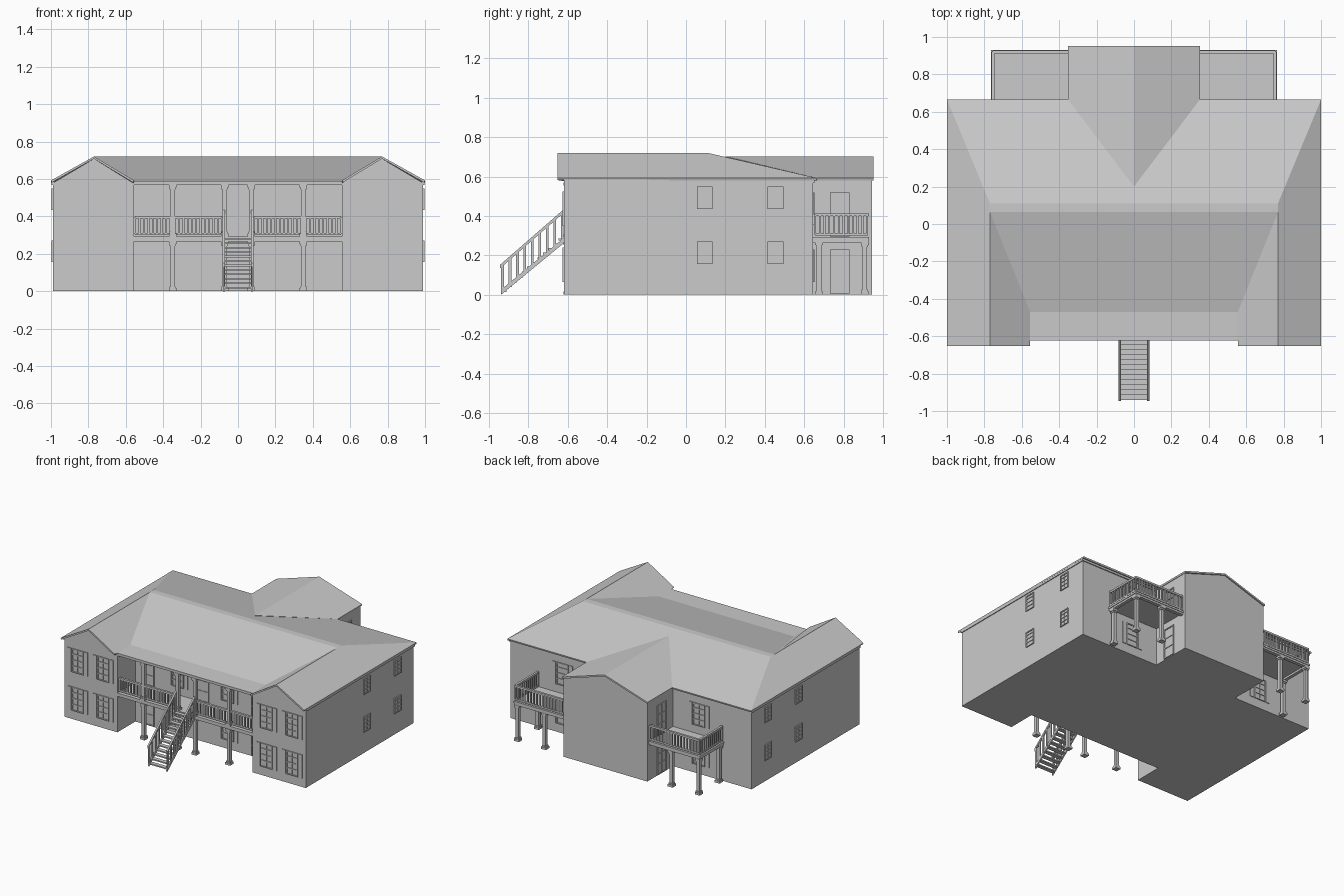
import bpy, bmesh
from mathutils import Vector, Matrix

if "Cube" in bpy.data.objects:
    bpy.data.objects.remove(bpy.data.objects["Cube"])


def finish(bm, name):
    me = bpy.data.meshes.new(name)
    bm.to_mesh(me)
    bm.free()
    ob = bpy.data.objects.new(name, me)
    bpy.context.collection.objects.link(ob)
    return ob


def box(bm, lo, hi, m=Matrix.Identity(4)):
    lo, hi = Vector(lo), Vector(hi)
    s = hi - lo
    bmesh.ops.create_cube(bm, size=1, matrix=m @ Matrix.Translation((lo + hi) / 2)
                          @ Matrix.Diagonal((abs(s.x), abs(s.y), abs(s.z), 1)))


def prism(bm, pts, offset):
    f = bm.faces.new([bm.verts.new(p) for p in pts])
    r = bmesh.ops.extrude_face_region(bm, geom=[f], use_keep_orig=True)
    bmesh.ops.translate(bm, vec=offset, verts=[v for v in r["geom"] if isinstance(v, bmesh.types.BMVert)])
    bmesh.ops.recalc_face_normals(bm, faces=bm.faces)


def bar(bm, a, b, w=0.012, h=0.012):
    """Sloped or level bar with plumb-cut ends."""
    a, b = Vector(a), Vector(b)
    d = b - a
    side = Vector((-d.y, d.x, 0)).normalized() * w / 2
    up = Vector((0, 0, h / 2))
    prism(bm, [a + side + up, a - side + up, a - side - up, a + side - up], d)


def railing(bm, a, b, height, n, low=0.01):
    a, b = Vector(a), Vector(b)
    bar(bm, a + Vector((0, 0, height)), b + Vector((0, 0, height)), 0.016, 0.014)
    bar(bm, a + Vector((0, 0, low)), b + Vector((0, 0, low)), 0.01, 0.012)
    for i in range(n + 1):
        p = a.lerp(b, i / n)
        box(bm, p + Vector((-.005, -.005, low)), p + Vector((.005, .005, height)))


def column(bm, x, y, z0, z1):
    for w, lo, hi in ((.012, z0, z1), (.02, z0, z0 + .016), (.02, z1 - .016, z1),
                      (.016, z0 + .016, z0 + .026), (.016, z1 - .026, z1 - .016)):
        box(bm, (x - w, y - w, lo), (x + w, y + w, hi))


def wall(axis, x, y):
    """Frame whose local -y points out of the wall."""
    turn = {"front": 0, "right": 90, "back": 180, "left": 270}[axis]
    return Matrix.Translation((x, y, 0)) @ Matrix.Rotation(turn * 3.14159265 / 180, 4, 'Z')


def opening(bm, m, w, z0, z1, bars):
    t, d = .008, -.008
    h = w / 2
    for x in (-h, h - t):
        box(bm, (x, d, z0), (x + t, 0.001, z1), m)
    for z in [z0, z1 - t] + [z0 + (z1 - z0) * k for k in bars]:
        box(bm, (-h, d, z), (h, 0.001, z + t), m)
    box(bm, (-.0025, -.006, z0), (.0025, 0.001, z1), m)
    box(bm, (-h, -.003, z0), (h, 0.001, z1), m)


# Walls from the floor plan
plan = [(.0, -.41), (.555, -.41), (.555, -.62), (.99, -.62), (.99, .645), (.345, .645), (.345, .945)]
plan += [(-x, y) for x, y in reversed(plan) if x > 0]
bm = bmesh.new()
prism(bm, [(x, y, 0) for x, y in plan], (0, 0, .58))
finish(bm, "walls")

# Gable walls under the roofs
bm = bmesh.new()
for s in (1, -1):
    prism(bm, [(s * .555, -.62, .578), (s * .99, -.62, .578), (s * .77, -.62, .708)], (0, .15, 0))
prism(bm, [(-.345, .945, .578), (.345, .945, .578), (0, .945, .69)], (0, -.3, 0))
finish(bm, "gable_walls")


def roof(name, faces):
    bm = bmesh.new()
    for f in faces:
        bm.faces.new([bm.verts.new(p) for p in f])
    bmesh.ops.remove_doubles(bm, verts=bm.verts, dist=1e-4)
    for f in bm.faces:
        f.normal_update()
        if f.normal.z < 0:
            f.normal_flip()
    ob = finish(bm, name)
    mod = ob.modifiers.new("mirror", 'MIRROR')
    mod.use_clip = True
    mod = ob.modifiers.new("thickness", 'SOLIDIFY')
    mod.thickness = .012
    mod.offset = -1


# Main roof, right half mirrored
T, E = .72, .592
A, B, C, D = (0, .065, T), (.77, .065, T), (.77, .11, T), (0, .11, T)
F, G, H = (0, -.47, E), (.555, -.47, E), (1, .665, E)
roof("main_roof", [
    (A, B, C, D), (A, F, G, B), (D, C, H, (0, .665, E)),
    (F, (0, -.622, .588), (.555, -.622, .588), G),
    (G, (.555, -.622, .588), (.555, -.652, E), (.77, -.652, T), B),
    (B, (.77, -.652, T), (1, -.652, E), H, C)])
roof("rear_wing_roof", [((0, .2, .702), (.352, .665, E), (.352, .953, E), (0, .953, .702))])

# Eave trim and porch ceiling
bm = bmesh.new()
for s in (1, -1):
    box(bm, (s * .985, -.62, .568), (s * .996, .65, .585))
    box(bm, (s * .345, .64, .568), (s * .99, .652, .585))
box(bm, (-.555, -.62, .574), (.555, -.41, .582))
box(bm, (-.555, -.62, .568), (.555, -.59, .582))
finish(bm, "eave_trim")

# Balcony floors
bm = bmesh.new()
box(bm, (-.555, -.62, .278), (.555, -.41, .292))
box(bm, (-.555, -.618, .266), (.555, -.59, .28))
for s in (1, -1):
    box(bm, (s * .345, .645, .28), (s * .765, .93, .294))
    box(bm, (s * .345, .90, .266), (s * .76, .926, .282))
    box(bm, (s * .735, .645, .266), (s * .76, .926, .282))
finish(bm, "balcony_floors")

# Columns
bm = bmesh.new()
for s in (1, -1):
    for x in (.35, .072):
        column(bm, s * x, -.602, 0, .268)
        column(bm, s * x, -.602, .292, .57)
    for x, y in ((.742, .908), (.742, .675), (.52, .908)):
        column(bm, s * x, y, 0, .268)
finish(bm, "columns")

# Balcony railings
bm = bmesh.new()
for s in (1, -1):
    railing(bm, (s * .55, -.602, .295), (s * .362, -.602, .295), .1, 8)
    railing(bm, (s * .338, -.602, .295), (s * .085, -.602, .295), .1, 11)
    railing(bm, (s * .35, .92, .296), (s * .755, .92, .296), .11, 16)
    railing(bm, (s * .755, .92, .296), (s * .755, .655, .296), .11, 11)
finish(bm, "balcony_railings")

# Stairs
bm = bmesh.new()
n = 12
for i in range(n):
    y, z = -.94 + .32 * i / n, .285 * (i + .6) / n
    box(bm, (-.072, y, z), (.072, y + .03, z + .009))
for s in (1, -1):
    bar(bm, (s * .074, -.94, .012), (s * .074, -.62, .275), .01, .026)
finish(bm, "stairs")
bm = bmesh.new()
for s in (1, -1):
    bar(bm, (s * .076, -.945, .142), (s * .076, -.62, .425), .012, .018)
    for i in range(9):
        y = -.932 + .038 * i
        z = .012 + (y + .94) * .85
        box(bm, (s * .076 - .005, y - .007, z), (s * .076 + .005, y + .007, z + .137))
finish(bm, "stair_railings")

# Windows, shutters and doors
win, shut, door = bmesh.new(), bmesh.new(), bmesh.new()
for s in (1, -1):
    side = "right" if s > 0 else "left"
    for z in (.065, .35):
        for x, y in ((.88, -.62), (.67, -.62), (.205, -.41)):
            m = wall("front", s * x, y)
            opening(win, m, .095, z, z + .175, (.25, .5, .75))
            for k in (-.068, .068):
                box(shut, (k - .015, -.006, z), (k + .015, .001, z + .175), m)
    for z in (.155, .435):
        for y in (.095, .455):
            opening(win, wall(side, s * .99, y), .08, z, z + .115, (.25, .5, .75))
    for z in (.005, .295):
        opening(door, wall("front", s * .45, -.41), .1, z, z + .225, (.33, .66))
        opening(door, wall(side, s * .345, .78), .1, z, z + .225, (.33, .66))
        m = wall("back", s * .56, .645)
        opening(win, m, .095, z + .06, z + .225, (.25, .5, .75))
        for k in (-.068, .068):
            box(shut, (k - .015, -.006, z + .06), (k + .015, .001, z + .225), m)
opening(door, wall("front", 0, -.41), .1, .295, .52, (.33, .66))
finish(win, "windows")
finish(shut, "shutters")
finish(door, "doors")
